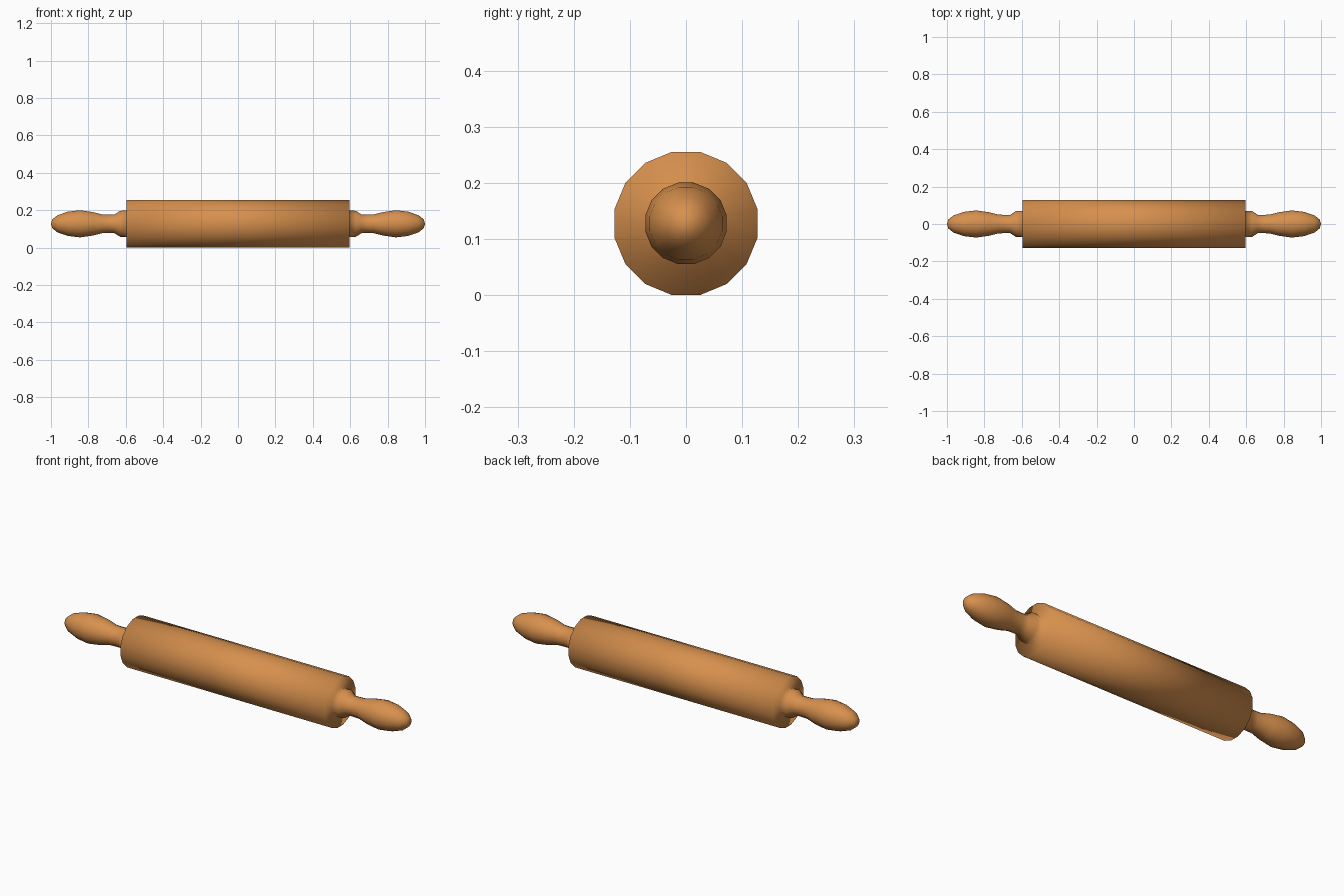
import bpy
import bmesh
import math

if "Cube" in bpy.data.objects:
    bpy.data.objects.remove(bpy.data.objects["Cube"])

SIDES = 16
AXIS_Z = 0.1275

wood = bpy.data.materials.new("wood")
wood.diffuse_color = (0.68, 0.28, 0.075, 1)
wood.use_nodes = True
wood.node_tree.nodes["Principled BSDF"].inputs["Base Color"].default_value = wood.diffuse_color


def turned(name, profile):
    """Lathe a list of (x, radius) points around the long axis."""
    bm = bmesh.new()
    rings = []
    for x, r in profile:
        if r == 0:
            rings.append([bm.verts.new((x, 0, 0))])
            continue
        angles = [2 * math.pi * (i + 0.5) / SIDES for i in range(SIDES)]
        rings.append([bm.verts.new((x, r * math.cos(a), r * math.sin(a))) for a in angles])
    for a, b in zip(rings, rings[1:]):
        for i in range(SIDES):
            j = (i + 1) % SIDES
            quad = [a[i % len(a)], a[j % len(a)], b[j % len(b)], b[i % len(b)]]
            bm.faces.new(list(dict.fromkeys(quad)))
    bmesh.ops.recalc_face_normals(bm, faces=bm.faces)
    # Open lathes still need outward normals
    if sum(f.normal.dot(f.calc_center_median()) for f in bm.faces) < 0:
        bmesh.ops.reverse_faces(bm, faces=bm.faces)
    for f in bm.faces:
        f.smooth = True
    mesh = bpy.data.meshes.new(name)
    bm.to_mesh(mesh)
    bm.free()
    mesh.materials.append(wood)
    obj = bpy.data.objects.new(name, mesh)
    obj.location.z = AXIS_Z
    bpy.context.collection.objects.link(obj)
    return obj


# Roller with its end faces, collars and the start of the necks
half = [(0.595, 0.13), (0.595, 0.072), (0.63, 0.071), (0.662, 0.05), (0.69, 0.05)]
turned("roller", [(-x, r) for x, r in reversed(half)] + half)

# Grips, one mirrored from the other
grip = [(0.69, 0.05), (0.725, 0.051), (0.775, 0.064), (0.845, 0.074),
        (0.91, 0.066), (0.965, 0.047), (0.993, 0.024), (1.0, 0)]
for side, name in ((-1, "left_handle"), (1, "right_handle")):
    turned(name, [(side * x, r) for x, r in grip])
